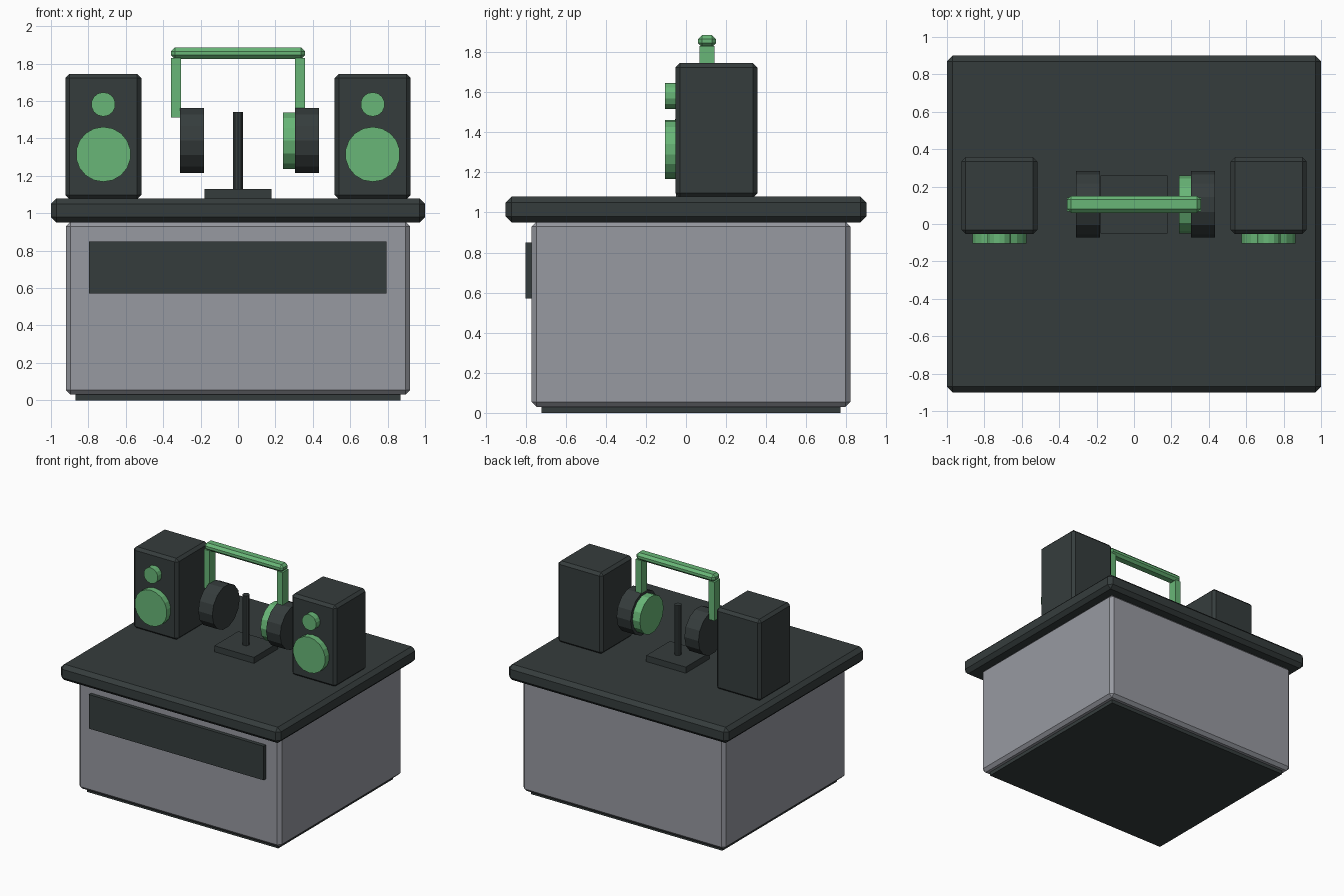
import bpy, math

if "Cube" in bpy.data.objects:
    bpy.data.objects.remove(bpy.data.objects["Cube"])

def material(name, rgb):
    m = bpy.data.materials.new(name)
    m.diffuse_color = (*rgb, 1)
    m.use_nodes = True
    m.node_tree.nodes["Principled BSDF"].inputs["Base Color"].default_value = m.diffuse_color
    return m

DARK = material("charcoal", (0.036, 0.046, 0.046))
GREY = material("cool_grey", (0.31, 0.32, 0.355))
GREEN = material("soft_green", (0.14, 0.47, 0.185))

def box(name, x, y, z, mat, bevel=0):
    """Box from (min, max) ranges, with an optional flat chamfer."""
    c = [(a + b) / 2 for a, b in (x, y, z)]
    bpy.ops.mesh.primitive_cube_add(size=1, location=c)
    o = bpy.context.object
    o.name = name
    o.scale = [b - a for a, b in (x, y, z)]
    bpy.ops.object.transform_apply(location=False, rotation=False, scale=True)
    o.data.materials.append(mat)
    if bevel:
        b = o.modifiers.new("chamfer", 'BEVEL')
        b.width, b.segments = bevel, 1
    return o

def disc(name, centre, r, depth, sides, mat, axis='Z'):
    rot = {'X': (0, math.pi / 2, 0), 'Y': (math.pi / 2, 0, 0), 'Z': (0, 0, 0)}[axis]
    bpy.ops.mesh.primitive_cylinder_add(vertices=sides, radius=r, depth=depth,
                                        location=centre, rotation=rot)
    o = bpy.context.object
    o.name = name
    o.data.materials.append(mat)
    return o

# Counter
box("plinth", (-.87, .87), (-.72, .77), (0, .05), DARK)
box("counter_body", (-.92, .92), (-.77, .82), (.03, .955), GREY, .025)
box("counter_top", (-1, 1), (-.9, .9), (.95, 1.08), DARK, .03)
box("front_panel", (-.797, .793), (-.80, -.76), (.57, .85), DARK)

# Speakers
for side, s in (("left", -1), ("right", 1)):
    x = s * .72
    box(side + "_speaker", (x - .203, x + .203), (-.053, .357), (1.075, 1.745), DARK, .022)
    disc(side + "_woofer", (x, -.075, 1.315), .147, .06, 18, GREEN, 'Y')
    disc(side + "_tweeter", (x, -.075, 1.582), .065, .06, 14, GREEN, 'Y')

# Headphone stand
Y = .105
box("stand_base", (-.18, .18), (Y - .155, Y + .155), (1.07, 1.13), DARK)
disc("stand_pole", (0, Y, 1.33), .027, .42, 10, DARK)

# Headphones: ear cups, inner pad, arms and headband
for side, x in (("left", -.247), ("right", .37)):
    disc(side + "_ear_cup", (x, Y, 1.388), .178, .128, 14, DARK, 'X')
disc("ear_pad", (.273, Y - .002, 1.388), .155, .066, 14, GREEN, 'X')
for side, s in (("left", -1), ("right", 1)):
    x = s * .332
    box(side + "_arm", (x - .026, x + .026), (Y - .038, Y + .038), (1.512, 1.83), GREEN)
box("headband", (-.358, .358), (Y - .045, Y + .045), (1.825, 1.885), GREEN, .02)
